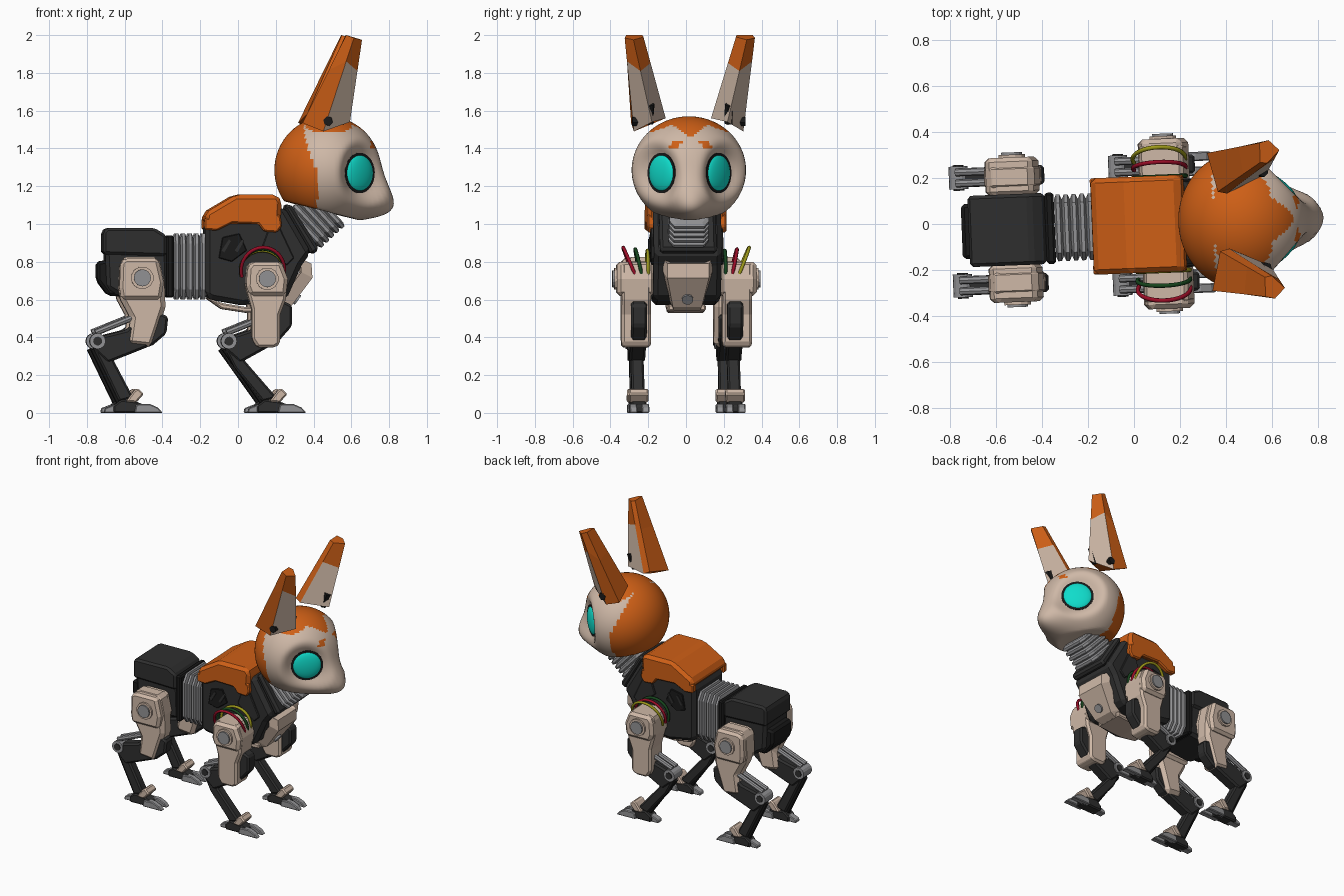
import bpy, bmesh, math
from mathutils import Vector as V

if "Cube" in bpy.data.objects:
    bpy.data.objects.remove(bpy.data.objects["Cube"])

def mat(name, r, g, b):
    m = bpy.data.materials.new(name)
    m.diffuse_color = (r, g, b, 1)
    m.use_nodes = True
    m.node_tree.nodes["Principled BSDF"].inputs["Base Color"].default_value = m.diffuse_color
    return m

ORANGE = mat("orange paint", .62, .115, .008)
CREAM = mat("cream shell", .62, .48, .385)
DARK = mat("dark frame", .028, .028, .028)
BLACK = mat("black rubber", .01, .01, .01)
GREY = mat("light grey metal", .29, .29, .3)
TEAL = mat("teal eye", .005, .72, .6)
RED = mat("red wire", .33, .004, .02)
GREEN = mat("green wire", .008, .06, .012)
YELLOW = mat("yellow wire", .34, .32, .01)

def finish(name, bm, *mats, bevel=0, smooth=False):
    bmesh.ops.recalc_face_normals(bm, faces=bm.faces)
    me = bpy.data.meshes.new(name)
    bm.to_mesh(me)
    bm.free()
    for m in mats:
        me.materials.append(m)
    o = bpy.data.objects.new(name, me)
    bpy.context.collection.objects.link(o)
    if bevel:
        b = o.modifiers.new("chamfer", 'BEVEL')
        b.width, b.segments, b.limit_method = bevel, 1, 'ANGLE'
    if smooth:
        for p in me.polygons:
            p.use_smooth = True
    return o

def loft(name, sections, *mats, rule=None, bevel=0):
    """Skin a stack of equal-length rings; rule(level, side) picks the material."""
    bm = bmesh.new()
    rings = [[bm.verts.new(p) for p in s] for s in sections]
    n = len(rings[0])
    for i in range(len(rings) - 1):
        for k in range(n):
            j = (k + 1) % n
            f = bm.faces.new((rings[i][k], rings[i][j], rings[i+1][j], rings[i+1][k]))
            f.material_index = rule(i, k) if rule else 0
    bm.faces.new(rings[0])
    bm.faces.new(rings[-1])
    return finish(name, bm, *mats, bevel=bevel)

def prism(name, pts, y0, y1, m, bevel=0):
    """Side profile (x, z) extruded across y."""
    return loft(name, [[(x, y, z) for x, z in pts] for y in (y0, y1)], m, bevel=bevel)

def tube(name, p, q, r, m, n=16, r2=None):
    p, q = V(p), V(q)
    d = (q - p).normalized()
    u = d.orthogonal().normalized()
    w = d.cross(u)
    ring = lambda c, k: [c + k * (u * math.cos(2*math.pi*i/n) + w * math.sin(2*math.pi*i/n)) for i in range(n)]
    return loft(name, [ring(p, r), ring(q, r if r2 is None else r2)], m)

def bellows(name, p, q, hy, hv, ribs, m):
    p, q = V(p), V(q)
    d = (q - p).normalized()
    v = V((-d.z, 0, d.x))
    secs = []
    for i in range(ribs):
        for t, s in ((.02, .86), (.28, 1), (.72, 1), (.98, .86)):
            c = p.lerp(q, (i + t) / ribs)
            a, b = hy * s, hv * s
            secs.append([c + V((0, y*a, 0)) + v*(z*b) for y, z in
                ((1, .7), (.75, 1), (-.75, 1), (-1, .7), (-1, -.7), (-.75, -1), (.75, -1), (1, -.7))])
    return loft(name, secs, m)

def lerp_table(x, tab):
    for (a, u), (b, w) in zip(tab, tab[1:]):
        if x <= b:
            return u + (w - u) * max(0, (x - a) / (b - a))
    return tab[-1][1]

# head: sphere drawn out into a muzzle, flattened under the jaw and at the eyes
bm = bmesh.new()
bmesh.ops.create_uvsphere(bm, u_segments=80, v_segments=60, radius=1)
aim = V((.8, 0, -.6))
eye_n = [V((.65, s * .76, 0)).normalized() for s in (1, -1)]
eye_c = [V((.635, s * .147, 1.27)) for s in (1, -1)]
for v in bm.verts:
    d = v.co.copy()
    p = V((.475 + .282 * d.x, .303 * d.y, 1.285 + .285 * d.z))
    p += V((.95, 0, -.3)) * .12 * max(0, d.dot(aim)) ** 10
    p.z = max(p.z, 1.12 - .255 * (p.x - .25))
    for n, c in zip(eye_n, eye_c):
        h = (p - c).dot(n)
        r = (p - c - n * h).length
        if h > 0:
            p -= n * h * min(1, max(0, (.19 - r) / .09))
    v.co = p
for f in bm.faces:
    c = f.calc_center_median()
    y = abs(c.y)
    back = c.x < lerp_table(c.z, [(1.0, .40), (1.24, .42), (1.40, .36), (1.47, .345)])
    cap = c.z > lerp_table(y, [(0, 1.45), (.04, 1.49), (.1, 1.525), (.2, 1.485), (.3, 1.47)])
    spot = c.x > .6 and abs(y - .08 - (c.z - 1.42) * -.5) < .025 and abs(c.z - 1.42) < .02
    f.material_index = int(back or cap or spot)
finish("head", bm, CREAM, ORANGE, smooth=True)

# eyes: dark rim and a shallow teal dome
for n, c in zip(eye_n, eye_c):
    tube("eye_rim", c - n * .03, c + n * .008, .107, BLACK, 32)
    bm = bmesh.new()
    bmesh.ops.create_uvsphere(bm, u_segments=32, v_segments=16, radius=1)
    q = n.to_track_quat('Z', 'Y')
    for v in bm.verts:
        v.co = c + q @ V((v.co.x * .098, v.co.y * .098, v.co.z * .028))
    finish("eye", bm, TEAL, smooth=True)

# ears: tapered five-sided horns, orange backs and tips, cream fronts
base = [(.37, .13, 1.58), (.33, .30, 1.535), (.44, .29, 1.49), (.585, .20, 1.54), (.41, .12, 1.56)]
tip = [(.56, .25, 2.0), (.56, .335, 2.0), (.60, .345, 1.985), (.645, .30, 1.975), (.59, .245, 1.99)]
for s in (1, -1):
    A, B = ([V((x, s * y, z)) for x, y, z in r] for r in (base, tip))
    mid = [a.lerp(b, t) for a, b, t in zip(A, B, (.6, .6, .75, .62, .68))]
    loft("ear", [A, mid, B], ORANGE, CREAM, rule=lambda i, k: int(i == 0 and k in (2, 3)))
    tube("ear_screw", (.465, s * .25, 1.545), (.465, s * .30, 1.545), .026, BLACK, 6)
    c = A[3].lerp(B[3], .1)
    tube("ear_clip", c + V((-.06, 0, -.05)), c + V((-.02, 0, .05)), .024, BLACK, 6)

# neck and waist bellows with their end plates
bellows("neck_bellows", (.345, 0, .965), (.48, 0, 1.09), .105, .13, 5, GREY)
prism("neck_collar", [(.235, 1.09), (.27, 1.11), (.425, .865), (.385, .835)], -.15, .15, DARK, .015)
bellows("waist_bellows", (-.345, 0, .775), (-.17, 0, .775), .145, .175, 5, GREY)
prism("waist_plate", [(-.385, .61), (-.385, .94), (-.345, .94), (-.345, .61)], -.155, .155, BLACK, .01)

# chest body
prism("chest", [(-.18, .62), (-.18, 1.0), (-.04, 1.08), (.24, 1.09), (.38, .85), (.33, .78),
                (.25, .6), (.02, .57), (-.15, .6)], -.18, .18, DARK, .025)
for s in (1, -1):
    prism("chest_panel", [(-.11, .82), (-.09, .93), (.0, .95), (.04, .86), (-.04, .8)], s*.17, s*.188, BLACK, .004)
    prism("chest_brace", [(.12, .88), (.16, .99), (.21, .99), (.29, .82), (.25, .78)], s*.17, s*.192, DARK, .005)
    for x in (-.07, .0):
        prism("chest_vent", [(x - .025, .86), (x + .015, .92), (x + .025, .91), (x - .01, .85)], s*.18, s*.194, DARK)

# orange back shell with skirts at the sides
prism("back_shell", [(-.185, 1.0), (-.18, 1.06), (-.02, 1.155), (.20, 1.155), (.225, 1.12), (.215, 1.0)],
      -.21, .21, ORANGE, .025)
for s in (1, -1):
    prism("shell_skirt", [(-.185, .97), (-.185, 1.03), (.215, 1.05), (.225, .99), (.2, .955), (.13, .96),
                          (.1, 1.0), (-.04, 1.005), (-.12, .965)], s*.165, s*.21, ORANGE, .008)

# chest bib and belly plate
bib = [((.325, .80), .10), ((.385, .79), .13), ((.39, .715), .13), ((.275, .56), .09), ((.225, .54), .08)]
loft("chest_bib", [[(x - dx, k * w, z + dz) for k, dx, dz in ((-1, .06, .03), (-.85, 0, 0), (.85, 0, 0), (1, .06, .03))]
                   for (x, z), w in bib], CREAM)
tube("bib_badge", (.30, 0, .61), (.318, 0, .597), .03, GREY, 12)
prism("belly_plate", [(-.175, .61), (-.09, .55), (.04, .53), (.23, .54), (.23, .575), (.04, .56), (-.08, .58)],
      -.1, .1, CREAM, .008)

# hips
prism("hip_body", [(-.70, .66), (-.71, .88), (-.38, .9), (-.37, .62), (-.6, .6)], -.14, .14, DARK, .02)
prism("hip_top", [(-.72, .84), (-.72, .96), (-.70, .98), (-.45, .98), (-.385, .94), (-.385, .83)], -.155, .155, DARK, .02)
prism("tail_plate", [(-.75, .70), (-.75, .80), (-.69, .81), (-.62, .62), (-.69, .62)], -.12, .12, BLACK, .015)

# legs
rear = dict(y=.235, hock=(-.755, .38), ankle=-.60, pivot=(-.52, .715), yin=.15, yout=.315,
    armor=[(-.635, .81), (-.605, .825), (-.43, .825), (-.40, .69), (-.395, .56), (-.465, .345), (-.60, .36),
           (-.58, .5), (-.645, .62)],
    upper=[(-.635, .80), (-.605, .82), (-.435, .82), (-.405, .69), (-.42, .6), (-.63, .6), (-.64, .66)],
    thigh=[(-.38, .51), (-.39, .42), (-.46, .36), (-.70, .265), (-.78, .34), (-.76, .40), (-.60, .44), (-.5, .56)])
front = dict(y=.255, hock=(-.06, .38), ankle=.16, pivot=(.14, .71), yin=.17, yout=.37,
    armor=[(.035, .78), (.055, .80), (.22, .80), (.25, .71), (.24, .6), (.21, .52), (.21, .365), (.18, .345),
           (.09, .345), (.06, .39), (.06, .55), (.03, .66)],
    upper=[(.035, .77), (.06, .80), (.215, .80), (.25, .71), (.24, .62), (.05, .62), (.03, .67)],
    thigh=[(.275, .57), (.275, .46), (.2, .375), (.0, .265), (-.085, .34), (-.06, .40), (.06, .44), (.17, .62)])

for part, L in (("rear", rear), ("front", front)):
    hx, hz = L["hock"]
    a, y, (px, pz) = L["ankle"], L["y"], L["pivot"]
    for s in (1, -1):
        def side(name, pts, lo, hi, m, bevel=0):
            prism(part + "_" + name, pts, s * lo, s * hi, m, bevel)
        def rod(name, p, q, r, m, n=16):
            tube(part + "_" + name, (p[0], s * p[1], p[2]), (q[0], s * q[1], q[2]), r, m, n)
        side("thigh_armor", L["armor"], L["yin"] + .02, L["yout"] - .025, CREAM, .025)
        side("shoulder_armor", L["upper"], L["yin"], L["yout"], CREAM, .03)
        rod("pivot_boss", (px, L["yout"] - .02, pz), (px, L["yout"] + .012, pz), .06, CREAM, 12)
        rod("pivot_cap", (px, L["yout"], pz), (px, L["yout"] + .022, pz), .045, GREY)
        rod("hip_axle", (px, .08, pz), (px, L["yin"] + .04, pz), .08, BLACK)
        side("thigh", L["thigh"], y - .042, y + .042, DARK, .012)
        rod("hock_joint", (hx, y - .05, hz), (hx, y + .05, hz), .042, GREY)
        rod("hock_cap", (hx, y - .056, hz), (hx, y + .056, hz), .024, DARK, 10)
        for k in (-.024, .024):
            rod("leg_piston", (hx - .01, y + k, hz + .045), (hx + .20, y + k, hz + .13), .017, GREY, 8)
        # shank, with a slim strut behind it
        side("shank", [(hx - .03, hz - .02), (hx + .035, hz - .01), (hx + .09, hz - .11), (a + .035, .08), (a - .04, .06),
                       (hx + .03, hz - .14)], y - .034, y + .034, DARK, .01)
        rod("shank_strut", (hx - .02, y, hz - .04), (a - .04, y, .06), .018, BLACK, 8)
        # foot
        side("foot", [(a - .07, .0), (a - .07, .04), (a - .03, .07), (a + .05, .06), (a + .10, .04), (a + .10, 0)],
             y - .04, y + .04, DARK, .008)
        side("ankle_guard", [(a - .005, .06), (a + .04, .12), (a + .06, .13), (a + .09, .10), (a + .05, .055)],
             y - .052, y + .052, CREAM, .008)
        side("heel_toe", [(a - .12, 0), (a - .115, .025), (a - .05, .05), (a - .03, 0)], y - .025, y + .025, GREY, .005)
        for k in (-.032, .032):
            side("toe", [(a + .04, 0), (a + .05, .045), (a + .12, .048), (a + .165, .028), (a + .19, 0)],
                 y + k - .02, y + k + .02, GREY, .005)

# looped wires over the shoulders
for s, mats in ((1, (GREEN, RED, YELLOW)), (-1, (YELLOW, GREEN, RED))):
    for k, m in enumerate(mats):
        cu = bpy.data.curves.new("shoulder_wire", 'CURVE')
        cu.dimensions, cu.bevel_depth, cu.bevel_resolution = '3D', .0095, 2
        sp = cu.splines.new('POLY')
        sp.points.add(20)
        for i, p in enumerate(sp.points):
            t = -.3 + (math.pi + .6) * i / 20
            p.co = (.12 + .115 * math.cos(t), s * (.205 + .04 * k + .035 * k * math.sin(t) * .7),
                    .755 + (.105 + .008 * k) * math.sin(t), 1)
        cu.materials.append(m)
        bpy.context.collection.objects.link(bpy.data.objects.new("shoulder_wire", cu))

# the whole figure is turned very slightly
for o in bpy.context.scene.objects:
    o.rotation_euler.z = math.radians(2.3)
    o.location.y = -.004
